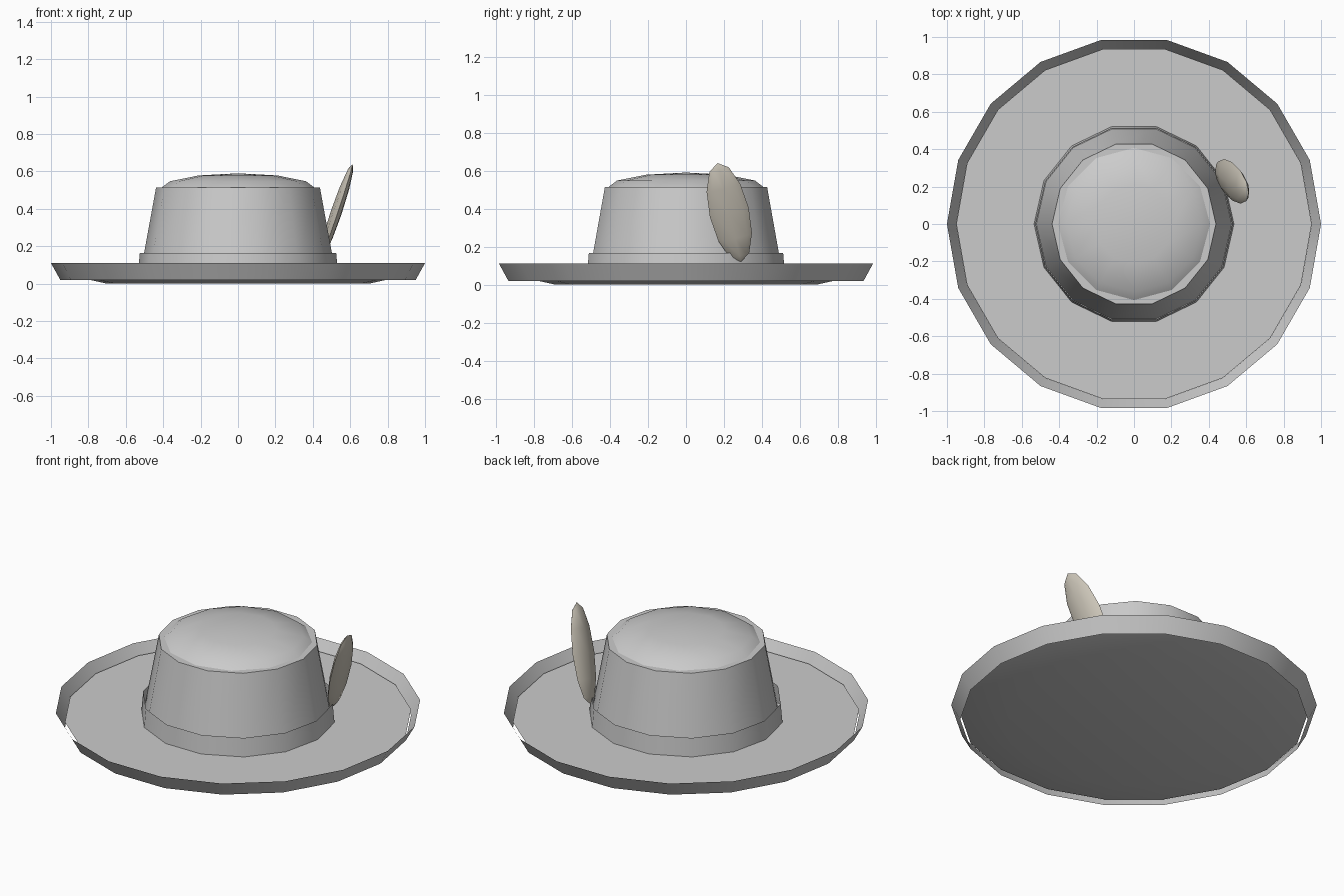
import bpy, bmesh, math
from mathutils import Matrix, Vector

if "Cube" in bpy.data.objects:
    bpy.data.objects.remove(bpy.data.objects["Cube"])


def finish(name, bm, mat=None, smooth=30):
    me = bpy.data.meshes.new(name)
    bm.to_mesh(me)
    bm.free()
    ob = bpy.data.objects.new(name, me)
    bpy.context.collection.objects.link(ob)
    if mat:
        me.materials.append(mat)
    bpy.ops.object.select_all(action='DESELECT')
    ob.select_set(True)
    bpy.context.view_layer.objects.active = ob
    bpy.ops.object.shade_smooth_by_angle(angle=math.radians(smooth))
    return ob


def lathe(name, sides, profile, cap_bottom=False, cap_top=False):
    """Rings of (radius, z), first vertex on +x, with optional end caps."""
    bm = bmesh.new()
    rings = [[bm.verts.new((r * math.cos(math.tau * i / sides),
                            r * math.sin(math.tau * i / sides), z))
              for i in range(sides)] for r, z in profile]
    for a, b in zip(rings, rings[1:]):
        for i in range(sides):
            j = (i + 1) % sides
            bm.faces.new((a[i], a[j], b[j], b[i]))
    if cap_bottom:
        bm.faces.new(rings[0][::-1])
    if cap_top:
        bm.faces.new(rings[-1])
    return finish(name, bm)


def ellipsoid(name, segs, rings, matrix, mat=None, smooth=60):
    bm = bmesh.new()
    bmesh.ops.create_uvsphere(bm, u_segments=segs, v_segments=rings, radius=1, matrix=matrix)
    return finish(name, bm, mat, smooth)


# Brim plate and the flared open edge around it
brim = lathe("brim", 18, [(0.70, 0.0), (0.95, 0.055)], True, True)
lathe("brim_edge", 18, [(0.95, 0.02), (1.0, 0.11)])

# Crown, hat band and domed top
lathe("crown", 14, [(0.522, 0.055), (0.438, 0.515)], True, True)
lathe("hat_band", 14, [(0.535, 0.05), (0.525, 0.165)])
ellipsoid("crown_top", 12, 6,
          Matrix.Translation((0, 0, 0.505)) @ Matrix.Diagonal((0.42, 0.42, 0.085, 1)))

# Feather leaning outward on the right side
tan = bpy.data.materials.new("feather_tan")
tan.diffuse_color = (0.60, 0.56, 0.48, 1)
tan.use_nodes = True
tan.node_tree.nodes["Principled BSDF"].inputs["Base Color"].default_value = tan.diffuse_color
axis = Vector((0.088, -0.062, 0.26))
length = axis.length
axis.normalize()
wide = Vector((0, 1, 0.24)).normalized()
thin = wide.cross(axis).normalized()
basis = Matrix((wide, axis.cross(wide), axis)).transposed().to_4x4()
ellipsoid("feather", 8, 6,
          Matrix.Translation((0.525, 0.228, 0.38)) @ basis
          @ Matrix.Diagonal((0.105, 0.03, length, 1)), tan)
